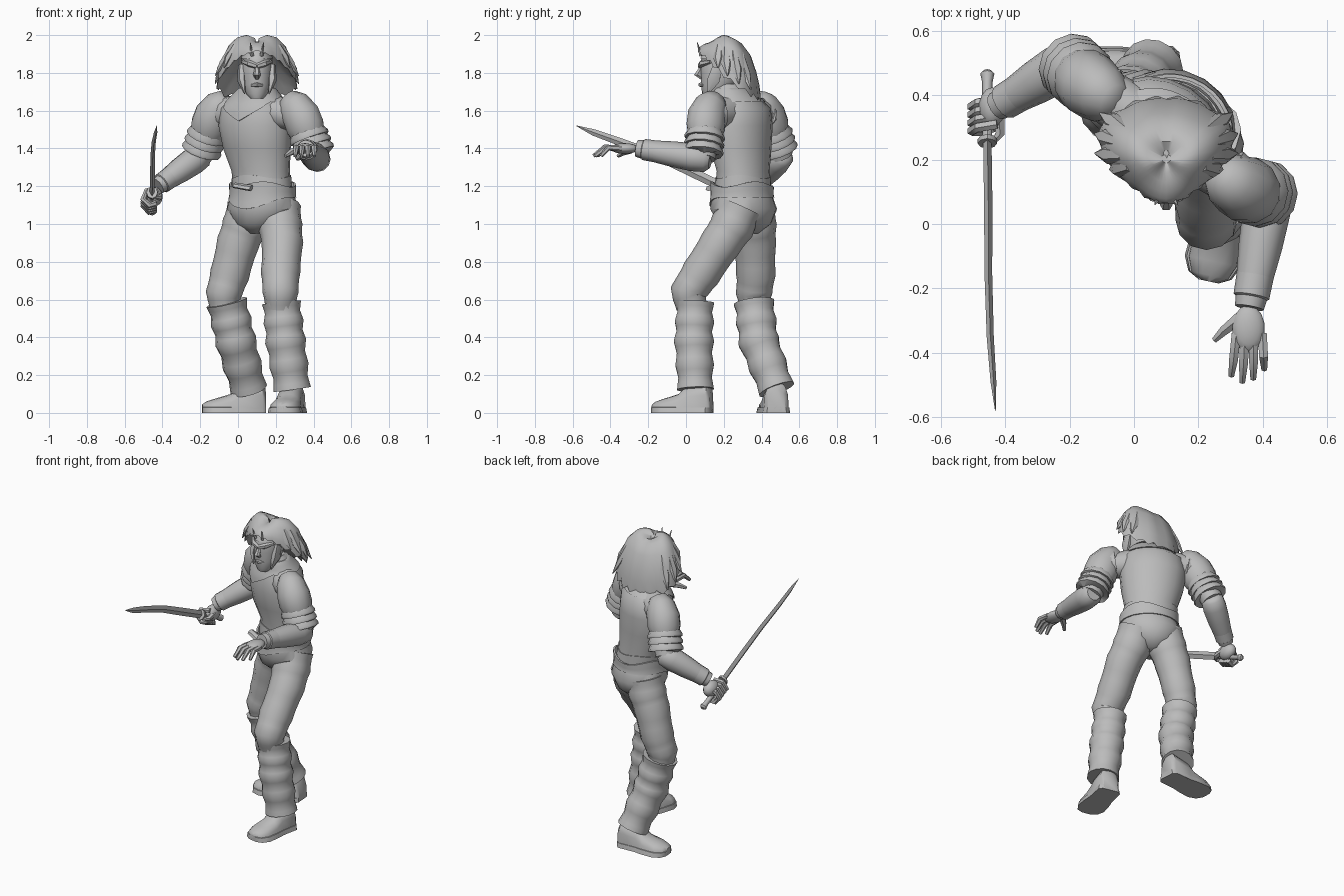
import bpy, bmesh, math
from mathutils import Vector, Matrix

cube = bpy.data.objects.get("Cube")
if cube:
    bpy.data.objects.remove(cube, do_unlink=True)

GREY = (0.5, 0.5, 0.5, 1)
clay = bpy.data.materials.new("plain grey")
clay.diffuse_color = GREY
clay.use_nodes = True
clay.node_tree.nodes["Principled BSDF"].inputs["Base Color"].default_value = GREY
TURN = math.radians(-32)


def finish(name, bm, angle=45):
    """Turn a bmesh into a shaded object with the shared material."""
    bmesh.ops.recalc_face_normals(bm, faces=bm.faces)
    mesh = bpy.data.meshes.new(name)
    bm.to_mesh(mesh)
    bm.free()
    mesh.materials.append(clay)
    obj = bpy.data.objects.new(name, mesh)
    bpy.context.collection.objects.link(obj)
    bpy.ops.object.select_all(action="DESELECT")
    obj.select_set(True)
    bpy.context.view_layer.objects.active = obj
    bpy.ops.object.shade_smooth_by_angle(angle=math.radians(angle))


def skin(name, rings, cap=True):
    """Bridge closed rings of points into one surface."""
    bm = bmesh.new()
    rows = [[bm.verts.new(p) for p in ring] for ring in rings]
    count = len(rows[0])
    for low, high in zip(rows, rows[1:]):
        for i in range(count):
            j = (i + 1) % count
            bm.faces.new((low[i], low[j], high[j], high[i]))
    if cap:
        bm.faces.new(rows[0])
        bm.faces.new(rows[-1])
    finish(name, bm)


def angles(n):
    return [math.tau * k / n for k in range(n)]


def blend(table, key):
    """Linear lookup in rows sorted by their first number."""
    key = min(max(key, table[0][0]), table[-1][0])
    for a, b in zip(table, table[1:]):
        if key <= b[0]:
            return Vector(a).lerp(Vector(b), (key - a[0]) / (b[0] - a[0]))


def limb(name, path, sides=12, flat=1, ref=(1, 0, 0), steps=1, ripple=0, waves=4):
    """Tapered tube along (x, y, z, radius) rows, optionally rippled."""
    rows = []
    for a, b in zip(path, path[1:]):
        rows += [Vector(a).lerp(Vector(b), k / steps) for k in range(steps)]
    rows.append(Vector(path[-1]))
    rings = []
    for i, row in enumerate(rows):
        ahead = (rows[min(i + 1, len(rows) - 1)] - rows[max(i - 1, 0)]).xyz.normalized()
        side = Vector(ref)
        side = (side - ahead * side.dot(ahead)).normalized()
        up = ahead.cross(side)
        r = row.w * (1 + ripple * math.cos(math.tau * waves * i / (len(rows) - 1)))
        rings.append([row.xyz + side * r * math.cos(t) + up * r * flat * math.sin(t)
                      for t in angles(sides)])
    skin(name, rings)


def ball(name, centre, size):
    bm = bmesh.new()
    shape = Matrix.Translation(centre) @ Matrix.Diagonal((*size, 1))
    bmesh.ops.create_uvsphere(bm, u_segments=14, v_segments=9, radius=1, matrix=shape)
    finish(name, bm)


def section(table, z, t, turn, grow=1):
    """Point on a body table of (z, x, y, half width, half depth); t = 0 is front."""
    _, x, y, w, d = blend(table, z)
    across = Vector((math.cos(turn), math.sin(turn), 0))
    front = Vector((math.sin(turn), -math.cos(turn), 0))
    return Vector((x, y, z)) + (across * w * math.sin(t) + front * d * math.cos(t)) * grow


def body(name, table, turn, n=18):
    skin(name, [[section(table, row[0], t, turn) for t in angles(n)] for row in table])


def drape(name, table, turn, top, low, grow, rows=4, n=28):
    """Cloth layer hugging a body; top and low give its edges by angle."""
    rings = [[section(table, top(t) + (low(t) - top(t)) * k / rows, t, turn, grow)
              for t in angles(n)] for k in range(rows + 1)]
    rings.insert(0, [section(table, top(t), t, turn, .97) for t in angles(n)])
    rings.append([section(table, low(t), t, turn, .97) for t in angles(n)])
    skin(name, rings, cap=False)


# Torso, shoulder yoke, collar, vest hem, hips and folded waistband
chest = [(1.17, .13, .3, .16, .14), (1.28, .12, .303, .163, .13), (1.4, .1, .29, .19, .15),
         (1.52, .09, .285, .205, .16), (1.61, .09, .285, .195, .15),
         (1.66, .095, .27, .15, .12), (1.71, .1, .24, .105, .09), (1.74, .1, .22, .07, .075)]
hips = [(.95, .12, .31, .05, .08), (1, .12, .31, .14, .14), (1.08, .13, .305, .195, .17),
        (1.15, .13, .297, .175, .155), (1.23, .13, .297, .175, .157)]
body("torso", chest, TURN)
limb("shoulder_yoke", [(-.12, .42, 1.58, .08), (0, .34, 1.595, .09), (.1, .28, 1.6, .1),
                       (.2, .21, 1.59, .09), (.31, .13, 1.57, .075)], ref=(0, 0, 1))
body("hips", hips[:-1], TURN)
drape("collar", chest, TURN, lambda t: 1.72,
      lambda t: 1.645 - .1 * max(0, 1 - math.acos(math.cos(t)) / .9), 1.06, rows=6, n=40)
drape("vest_hem", chest, TURN, lambda t: 1.25 + .01 * math.cos(3 * t),
      lambda t: 1.19 + .012 * math.cos(7 * t), 1.03)
drape("waistband", hips, TURN, lambda t: 1.21 + .015 * math.sin(3 * t),
      lambda t: 1.14 - .06 * max(0, math.cos(t)) ** 3, 1.04)
limb("belt_knot", [(-.02, .16, 1.205, .022), (.07, .125, 1.19, .025)], sides=6, flat=.6)

# Legs with ribbed leg warmers
limb("left_thigh", [(.215, .29, 1.09, .115), (.222, .245, .99, .117), (.235, .185, .9, .108),
                    (.225, .08, .74, .102), (.225, .012, .64, .094), (.225, .03, .56, .08)],
     steps=3, ripple=.025, waves=5)
limb("right_thigh", [(.06, .355, 1.09, .115), (.035, .36, .99, .118), (0, .365, .9, .11),
                     (-.045, .37, .73, .102), (-.075, .36, .63, .094), (-.07, .365, .56, .08)],
     steps=3, ripple=.025, waves=5)
for side, path in (("left", [(.23, .048, .585, .098), (.252, .042, .38, .103), (.287, .05, .125, .094)]),
                   ("right", [(-.06, .36, .585, .104), (-.012, .385, .38, .105), (.057, .48, .125, .094)])):
    limb(side + "_leg_warmer", path, sides=14, steps=8, ripple=.06)


# Shoes with flat soles
def shoe(side, heel, aim, length):
    ahead = Vector((math.cos(aim), math.sin(aim), 0))
    across = Vector((-ahead.y, ahead.x, 0))
    stations = [(0, .05, .13), (.06, .07, .17), (.4, .072, .15), (.55, .08, .1),
                (.8, .085, .075), (.94, .065, .06), (1, .03, .045)]
    arch = [math.pi * k / 8 for k in range(9)]
    for part, grow, height in (("_shoe", .95, 1), ("_sole", 1.05, 0)):
        rings = []
        for s, w, h in stations:
            top = h if height else .035
            power = .6 if height else .2
            base = Vector(heel) + ahead * s * length
            rings.append([base + across * w * grow * math.cos(t)
                          + Vector((0, 0, top * max(0, math.sin(t)) ** power)) for t in arch])
        skin(side + part, rings)


shoe("left", (.298, .135, 0), math.radians(-102), .32)
shoe("right", (.145, .48, 0), math.radians(184), .335)

# Arms: shoulder pad, three overlapping bands, upper arm and forearm
arms = {"left": ((.28, .165, 1.58), (.335, .11, 1.57), (.42, .088, 1.345), (.358, -.26, 1.4)),
        "right": ((-.07, .4, 1.58), (-.13, .425, 1.572), (-.205, .5, 1.355), (-.425, .365, 1.2))}
for side, (root, pad, elbow, wrist) in arms.items():
    root, pad, elbow, wrist = map(Vector, (root, pad, elbow, wrist))

    def at(a, b, k, r):
        return (*a.lerp(b, k), r)

    limb(side + "_upper_arm", [(*root, .085), (*pad, .085), (*elbow, .068)], steps=2)
    limb(side + "_shoulder_pad", [(*(pad + (root - pad) * i + (pad - elbow) * k), r) for i, k, r in
         ((.8, .42, .02), (.7, .38, .06), (.35, .24, .091), (0, 0, .106), (0, -.25, .107),
          (0, -.42, .095))], ref=(1, -1, 0), flat=.95)
    for n in range(3):
        k = .3 + n * .17
        limb(f"{side}_arm_band_{n + 1}", [at(pad, elbow, k, .085), at(pad, elbow, k + .17, .108),
                                         at(pad, elbow, k + .23, .106), at(pad, elbow, k + .23, .07)])
    limb(side + "_forearm", [at(elbow, wrist, k, r) for k, r in
         ((-.12, .045), (-.05, .068), (.15, .074), (.45, .068), (.8, .055), (1, .045))], ref=(0, 0, 1))
    limb(side + "_cuff", [at(elbow, wrist, .72, .058), at(elbow, wrist, .9, .056),
                          at(elbow, wrist, .93, .04)], ref=(0, 0, 1))

# Open left hand
ball("left_palm", (.355, -.325, 1.4), (.052, .075, .028))
for n in range(4):
    x = .317 + n * .027
    reach = (.1, .12, .11, .08)[n]
    limb(f"left_finger_{n + 1}", [(x, -.34, 1.4, .016), (x - .008 + n * .004, -.37 - reach * .5, 1.405, .016),
                                  (x - .015 + n * .007, -.37 - reach, 1.36, .01)], sides=6, ref=(0, 0, 1))
limb("left_thumb", [(.33, -.29, 1.395, .022), (.28, -.33, 1.38, .017), (.25, -.36, 1.36, .01)],
     sides=6, ref=(0, 0, 1))

# Gripping right hand
grip = Vector((-.455, .34, 1.125))
along = Vector((0, -.9, .43)).normalized()
ball("right_palm", grip + Vector((.015, .02, .02)), (.042, .065, .05))
for n in range(4):
    base = grip + along * (.045 - n * .028)
    curl = [base + Vector(p) for p in ((.03, .01, .035), (-.03, 0, .03), (-.048, -.01, -.012),
                                       (-.015, -.012, -.045), (.02, 0, -.035))]
    limb(f"right_finger_{n + 1}", [(*p, .016) for p in curl], sides=6, ref=along)
limb("right_thumb", [(-.42, .34, 1.15, .02), (-.415, .28, 1.14, .016), (-.44, .25, 1.14, .008)],
     sides=6, ref=(0, 0, 1))

# Curved sword
limb("sword_grip", [(*(grip + along * k), r) for k, r in
     ((-.15, .012), (-.14, .022), (-.11, .016), (.09, .015))], sides=8)
limb("sword_guard", [(*(grip + along * k), .03) for k in (.085, .1)], sides=8, flat=1.2)
limb("sword_blade", [(-.455, .26, 1.165, .013), (-.452, .05, 1.265, .013), (-.452, -.15, 1.36, .012),
                     (-.446, -.35, 1.435, .011), (-.436, -.49, 1.485, .009), (-.43, -.58, 1.52, .001)],
     sides=4, flat=1.9)

# Head and face
skull = [(1.665, .1, .13, .035, .035), (1.69, .1, .15, .058, .065), (1.74, .1, .175, .077, .095),
         (1.8, .1, .19, .085, .112), (1.86, .1, .2, .084, .125), (1.92, .1, .21, .07, .105),
         (1.95, .1, .21, .04, .06)]
body("head", skull, 0)
drape("headband", skull, 0, lambda t: 1.905, lambda t: 1.875, 1.06, rows=1)
limb("nose", [(.1, .085, 1.835, .01), (.1, .06, 1.79, .02), (.1, .085, 1.775, .014)], sides=6)
limb("mouth", [(.07, .09, 1.735, .006), (.1, .076, 1.737, .012), (.13, .09, 1.735, .006)],
     sides=6, ref=(0, 0, 1))

# Parted mane: a wedge, narrow at the brow and wide behind, with a ragged lower edge
spread = [(0, .135, 1.92), (45, .128, 1.89), (75, .155, 1.84), (100, .205, 1.77),
          (118, .228, 1.72), (138, .205, 1.69), (180, .188, 1.67)]


def mane(t, k, r, rag=0):
    _, reach, low = blend(spread, math.degrees(math.acos(math.cos(t))))
    top = 2 - .035 * math.cos(t) ** 2
    return Vector((.1 + reach * r * math.sin(t), .2 - reach * r * math.cos(t),
                   top + (low - top) * k - rag))


fan = angles(36)
rings = [[mane(t, k, r) for t in fan] for k, r in
         ((.08, .08), (0, .3), (.05, .52), (.25, .75), (.55, .91), (.8, 1))]
rings.append([mane(t, 1, 1 + .05 * (i % 2), .035 * (i % 2) * math.sin(t / 2)) for i, t in enumerate(fan)])
rings += [[mane(t, k, r) for t in fan] for k, r in ((.9, .85), (.7, .6))]
skin("mane", rings)

for s, side in ((-1, "right"), (1, "left")):
    limb(side + "_brow", [(.1, .075, 1.835, .014), (.1 + s * .04, .085, 1.85, .018),
                          (.1 + s * .075, .13, 1.86, .01)], sides=6, ref=(0, 0, 1))
    limb(side + "_sideburn", [(.1 + s * .08, .17, 1.84, .02), (.1 + s * .08, .145, 1.76, .025),
                              (.1 + s * .065, .115, 1.69, .003)], sides=6, flat=1.5)
    limb(side + "_headband_prong", [(.1 + s * .025, .08, 1.89, .01), (.1 + s * .035, .06, 1.96, .002)], sides=4)

    # Pointed locks flicking out of the mane
    for n in range(4):
        t = s * math.radians(80 + n * 15)
        limb(f"{side}_hair_lock_{n + 1}", [(*mane(t, .3, .7), .02), (*mane(t, .7, .93), .03),
             (*mane(t, 1, 1.08 + .06 * (n % 2)), .003)], sides=6, flat=.7, ref=(math.cos(t), math.sin(t), 0))
